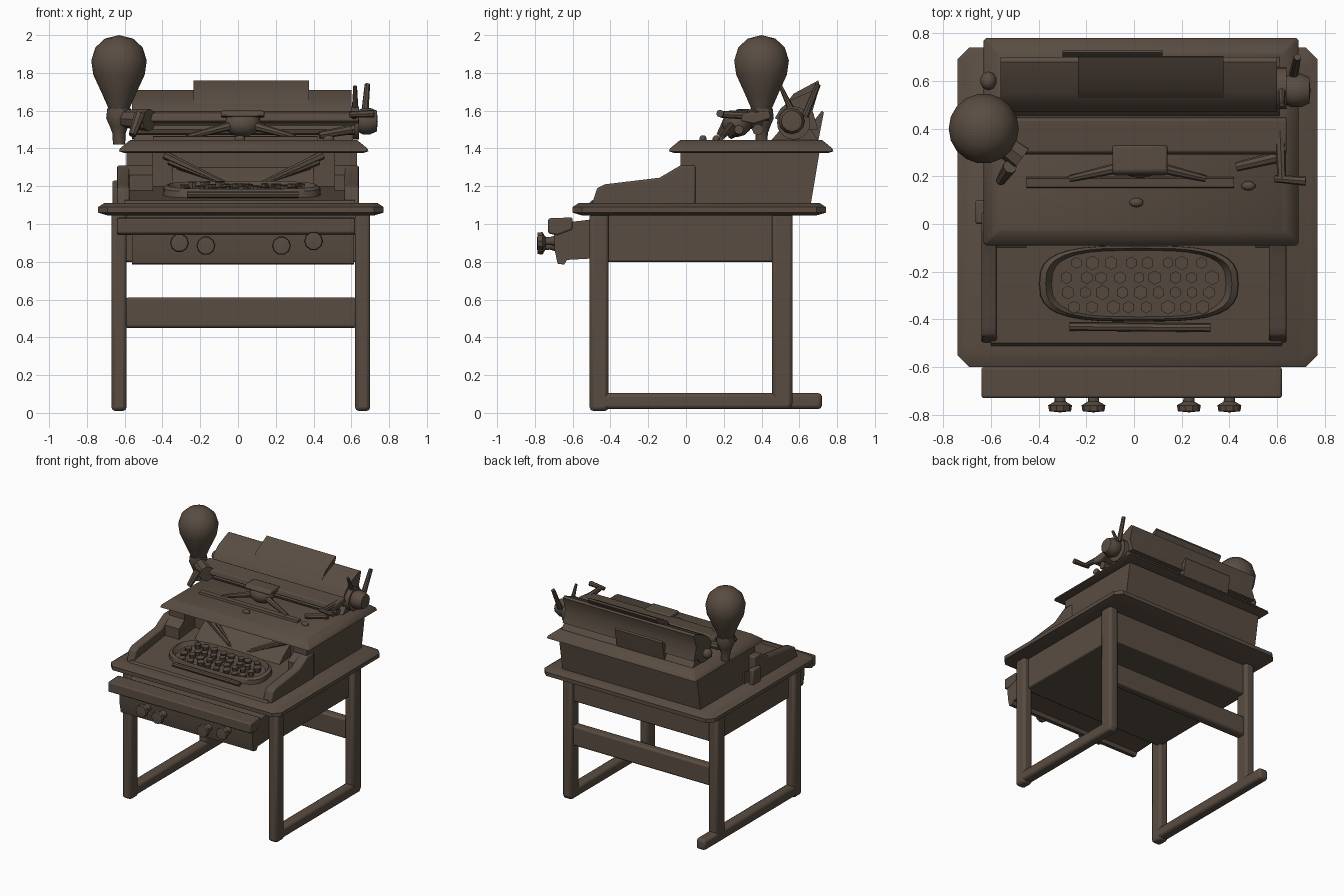
import bpy, bmesh, math, random
from mathutils import Vector, Matrix

if "Cube" in bpy.data.objects:
    bpy.data.objects.remove(bpy.data.objects["Cube"])
random.seed(4)

# One dark brown for everything
brown = bpy.data.materials.new("dark brown")
brown.use_nodes = True
COLOUR = (0.1, 0.073, 0.054, 1)
brown.diffuse_color = COLOUR
brown.node_tree.nodes["Principled BSDF"].inputs["Base Color"].default_value = COLOUR
parts = []


def finish(name, bm, bevel=0):
    bmesh.ops.recalc_face_normals(bm, faces=bm.faces)
    mesh = bpy.data.meshes.new(name)
    bm.to_mesh(mesh)
    bm.free()
    mesh.materials.append(brown)
    ob = bpy.data.objects.new(name, mesh)
    bpy.context.collection.objects.link(ob)
    if bevel:
        mod = ob.modifiers.new("bevel", "BEVEL")
        mod.width, mod.segments = bevel, 2
    parts.append(ob)
    return ob


def box(name, x, y, z, bevel=0.01):
    bm = bmesh.new()
    bmesh.ops.create_cube(bm, size=1)
    for v in bm.verts:
        v.co = [a + (b - a) * (c + 0.5) for (a, b), c in zip((x, y, z), v.co)]
    return finish(name, bm, bevel)


def prism(name, profile, x0, x1, bevel=0):
    """Extrude a (y, z) outline along x."""
    bm = bmesh.new()
    a, b = [[bm.verts.new((x, y, z)) for y, z in profile] for x in (x0, x1)]
    bm.faces.new(a)
    bm.faces.new(b)
    for i in range(len(a)):
        j = (i + 1) % len(a)
        bm.faces.new((a[i], a[j], b[j], b[i]))
    return finish(name, bm, bevel)


def slab(name, x, y, layers, corner=0.03):
    """Stack of inset octagon rings: each layer is (inset, z)."""
    bm = bmesh.new()
    rings = []
    for inset, z in layers:
        l, r, f, b = x[0] + inset, x[1] - inset, y[0] + inset, y[1] - inset
        c = corner
        outline = [(l + c, f), (r - c, f), (r, f + c), (r, b - c),
                   (r - c, b), (l + c, b), (l, b - c), (l, f + c)]
        rings.append([bm.verts.new((p, q, z)) for p, q in outline])
    for a, b in zip(rings, rings[1:]):
        for i in range(8):
            bm.faces.new((a[i], a[(i + 1) % 8], b[(i + 1) % 8], b[i]))
    bm.faces.new(rings[0])
    bm.faces.new(rings[-1])
    return finish(name, bm)


def lathe(name, profile, centre, axis="z", sides=16):
    """Spin (radius, height) about z, then turn the axis."""
    bm = bmesh.new()
    verts = [bm.verts.new((r, 0, h)) for r, h in profile]
    edges = [bm.edges.new(e) for e in zip(verts, verts[1:])]
    bmesh.ops.spin(bm, geom=verts + edges, cent=(0, 0, 0), axis=(0, 0, 1),
                   angle=math.tau, steps=sides, use_duplicate=False)
    bmesh.ops.remove_doubles(bm, verts=bm.verts, dist=0.0005)
    turn = {"z": Matrix(), "x": Matrix.Rotation(math.pi / 2, 4, "Y"),
            "y": Matrix.Rotation(math.pi / 2, 4, "X")}[axis]
    bm.transform(Matrix.Translation(centre) @ turn)
    return finish(name, bm)


def rod(name, a, b, r0, r1=None, sides=8):
    a, b = Vector(a), Vector(b)
    bm = bmesh.new()
    bmesh.ops.create_cone(bm, cap_ends=True, segments=sides, radius1=r0,
                          radius2=r0 if r1 is None else r1, depth=(b - a).length)
    turn = (b - a).to_track_quat("Z", "Y").to_matrix().to_4x4()
    bm.transform(Matrix.Translation((a + b) / 2) @ turn)
    return finish(name, bm)


def ball(name, centre, size):
    bm = bmesh.new()
    bmesh.ops.create_icosphere(bm, subdivisions=2, radius=1)
    bm.transform(Matrix.Translation(centre) @ Matrix.Diagonal((*size, 1)))
    return finish(name, bm)


# Sled-shaped legs, the right runner longer at the back
for side, x, back in (("right", (-0.67, -0.59), 0.72), ("left", (0.62, 0.7), 0.56)):
    box(side + "_front_leg", x, (-0.51, -0.41), (0.01, 1.06), 0.02)
    box(side + "_back_leg", x, (0.455, 0.565), (0.03, 1.06), 0.02)
    box(side + "_runner", x, (-0.5, back), (0.02, 0.105), 0.02)
box("back_stretcher", (-0.6, 0.63), (0.47, 0.54), (0.45, 0.61), 0.015)

# Table apron and top
box("apron", (-0.62, 0.66), (-0.45, 0.53), (0.8, 1.06))
slab("table_top", (-0.74, 0.77), (-0.6, 0.74),
     [(0.05, 1.045), (0, 1.06), (0, 1.09), (0.03, 1.11)], 0.05)

# Drawer with overhanging lip and four knobs
prism("drawer", [(-0.45, 1.03), (-0.7, 1.0), (-0.695, 0.86), (-0.68, 0.79),
                 (-0.645, 0.785), (-0.63, 0.81), (-0.45, 0.82)], -0.56, 0.615)
prism("drawer_lip", [(-0.6, 1.035), (-0.73, 1.03), (-0.73, 0.95), (-0.68, 0.94),
                     (-0.6, 0.97)], -0.64, 0.62, 0.01)
for x, z in ((-0.31, 0.9), (-0.17, 0.885), (0.23, 0.885), (0.4, 0.91)):
    lathe("drawer_knob", [(0, 0.09), (0.046, 0.085), (0.05, 0.06), (0.024, 0.045),
                          (0.022, 0.02), (0.035, -0.02)], (x, -0.7, z), "y", 10)

# Machine body: rear housing, side walls, sloping deck and cheeks
rear = [(0.1, 1.1), (0.1, 1.4), (0.71, 1.4), (0.66, 1.1)]
prism("rear_housing", rear, -0.59, 0.63)
wall = [(-0.1, 1.1), (-0.1, 1.26), (-0.03, 1.31), (-0.03, 1.4), (0.2, 1.4), (0.2, 1.1)]
prism("right_side_wall", wall, -0.59, -0.45)
prism("left_side_wall", wall, 0.51, 0.63)
prism("keyboard_deck", [(-0.52, 1.1), (-0.5, 1.125), (-0.38, 1.14), (-0.08, 1.18),
                        (0.12, 1.2), (0.12, 1.1)], -0.6, 0.62)
cheek = [(-0.5, 1.1), (-0.47, 1.19), (-0.43, 1.21), (-0.14, 1.245), (-0.03, 1.31),
         (0.05, 1.31), (0.05, 1.1)]
prism("right_cheek", cheek, -0.64, -0.575, 0.01)
prism("left_cheek", cheek, 0.565, 0.64, 0.01)
box("right_catch", (-0.665, -0.62), (0, 0.1), (1.1, 1.23))

# Fan of type bars in the opening
for i in range(13):
    a = math.pi * (i + 0.5) / 13
    rod("type_bar", (0.03 + 0.1 * math.cos(a), -0.02, 1.22 - 0.03 * math.sin(a)),
        (0.03 + 0.42 * math.cos(a), 0.09, 1.38 - 0.13 * math.sin(a)), 0.012, 0.022, 6)
prism("type_basket", [(-0.06, 1.17), (0, 1.23), (0.1, 1.3), (0.1, 1.17)], -0.35, 0.4)


# Oval key tray with raised rim, following the deck slope
def deck(y):
    return 1.185 + 0.14 * (y + 0.08)


def tray_point(a, scale, lift):
    c, s = math.cos(a), math.sin(a)
    x = 0.02 + 0.42 * scale * math.copysign(abs(c) ** 0.6, c)
    y = -0.25 + 0.16 * scale * math.copysign(abs(s) ** 0.7, s)
    return x, y, deck(y) + lift


bm = bmesh.new()
rings = [[bm.verts.new(tray_point(math.tau * i / 32, s, h)) for i in range(32)]
         for s, h in ((1, -0.03), (0.99, 0.03), (0.93, 0.045), (0.87, 0.01))]
for a, b in zip(rings, rings[1:]):
    for i in range(32):
        bm.faces.new((a[i], a[(i + 1) % 32], b[(i + 1) % 32], b[i]))
bm.faces.new(rings[-1])
finish("key_tray", bm)
for row in range(4):
    y = -0.345 + row * 0.062
    count = 9 if row in (1, 2) else 8
    for k in range(count):
        x = 0.02 + (k - (count - 1) / 2) * 0.076 + random.uniform(-0.01, 0.01)
        z = deck(y) + 0.035 + random.uniform(0, 0.015)
        rod("key", (x, y, deck(y)), (x, y - 0.004, z), 0.02, random.uniform(0.024, 0.032), 6)
rod("space_bar", (-0.27, -0.43, 1.155), (0.32, -0.435, 1.155), 0.018)

# Overhanging lid
slab("lid", (-0.63, 0.69), (-0.09, 0.78),
     [(0.03, 1.375), (0, 1.385), (0.005, 1.4), (0.06, 1.445)], 0.01)

# Carriage: roller, end knobs, curved back plate and paper sheet
rod("roller", (-0.56, 0.57, 1.535), (0.64, 0.57, 1.535), 0.088, sides=20)
prism("carriage_bed", [(0.44, 1.43), (0.5, 1.5), (0.66, 1.5), (0.71, 1.43)], -0.55, 0.61)
prism("back_plate", [(0.47, 1.56), (0.5, 1.61), (0.55, 1.655), (0.68, 1.71), (0.7, 1.7),
                     (0.67, 1.6), (0.7, 1.5), (0.6, 1.5)], -0.56, 0.6)
prism("paper_sheet", [(0.52, 1.625), (0.57, 1.69), (0.7, 1.76), (0.705, 1.745),
                      (0.65, 1.65)], -0.235, 0.375)
prism("rear_ledge", [(0.64, 1.5), (0.72, 1.6), (0.73, 1.59), (0.7, 1.44)], -0.3, 0.12)
lathe("left_roller_knob", [(0, 0.06), (0.055, 0.055), (0.07, 0.02), (0.07, -0.02),
                           (0.05, -0.06), (0, -0.06)], (0.68, 0.56, 1.545), "x", 12)
rod("return_lever", (0.67, 0.63, 1.57), (0.685, 0.7, 1.74), 0.02, 0.015)
rod("roller_lever", (0.62, 0.56, 1.6), (0.62, 0.5, 1.73), 0.018, 0.01)
ball("right_roller_knob", (-0.61, 0.6, 1.54), (0.035, 0.04, 0.04))

# Front carriage rails and ribbon guide
prism("front_carriage_bar", [(0.29, 1.545), (0.3, 1.585), (0.44, 1.6), (0.45, 1.56),
                             (0.36, 1.53)], -0.56, 0.64, 0.008)
rod("lower_rail", (-0.56, 0.38, 1.5), (0.62, 0.38, 1.5), 0.03)
prism("ribbon_rail", [(0.15, 1.44), (0.155, 1.462), (0.19, 1.466), (0.2, 1.44)],
      -0.45, 0.42)
prism("guide_plate", [(0.2, 1.57), (0.22, 1.6), (0.33, 1.6), (0.33, 1.56)], -0.09, 0.14, 0.01)
ball("ribbon_guide", (0.025, 0.27, 1.53), (0.1, 0.08, 0.07))
for x0, x1 in ((0, -0.27), (0.05, 0.3)):
    rod("guide_arm", (x0, 0.25, 1.53), (x1, 0.19, 1.46), 0.026, 0.014)
ball("lid_button", (0.01, 0.09, 1.45), (0.03, 0.02, 0.02))
ball("lid_stud", (0.48, 0.16, 1.45), (0.03, 0.02, 0.02))
rod("margin_arm", (0.61, 0.44, 1.57), (0.62, 0.19, 1.58), 0.025, 0.018)
rod("margin_handle", (0.59, 0.19, 1.58), (0.72, 0.18, 1.585), 0.015, 0.02)
rod("margin_strut", (0.43, 0.24, 1.47), (0.6, 0.28, 1.5), 0.02, 0.025)

# Lamp bulb in its socket with a bracket to the carriage
lathe("bulb", [(0, 2.0), (0.075, 1.981), (0.125, 1.935), (0.147, 1.865), (0.136, 1.79),
               (0.09, 1.69), (0.055, 1.61)], (-0.63, 0.4, 0), sides=18)
lathe("bulb_socket", [(0, 1.62), (0.062, 1.612), (0.068, 1.56), (0.05, 1.52), (0.035, 1.48),
                      (0.032, 1.42), (0, 1.42)], (-0.63, 0.4, 0), sides=10)
rod("bulb_bracket", (-0.63, 0.4, 1.56), (-0.47, 0.28, 1.55), 0.045, 0.06)
rod("bracket_arm", (-0.52, 0.24, 1.58), (-0.56, 0.18, 1.47), 0.03, 0.02)

# Smooth shading with sharp edges kept
for ob in bpy.context.selected_objects:
    ob.select_set(False)
for ob in parts:
    ob.select_set(True)
bpy.context.view_layer.objects.active = parts[0]
bpy.ops.object.shade_smooth_by_angle(angle=math.radians(35))
